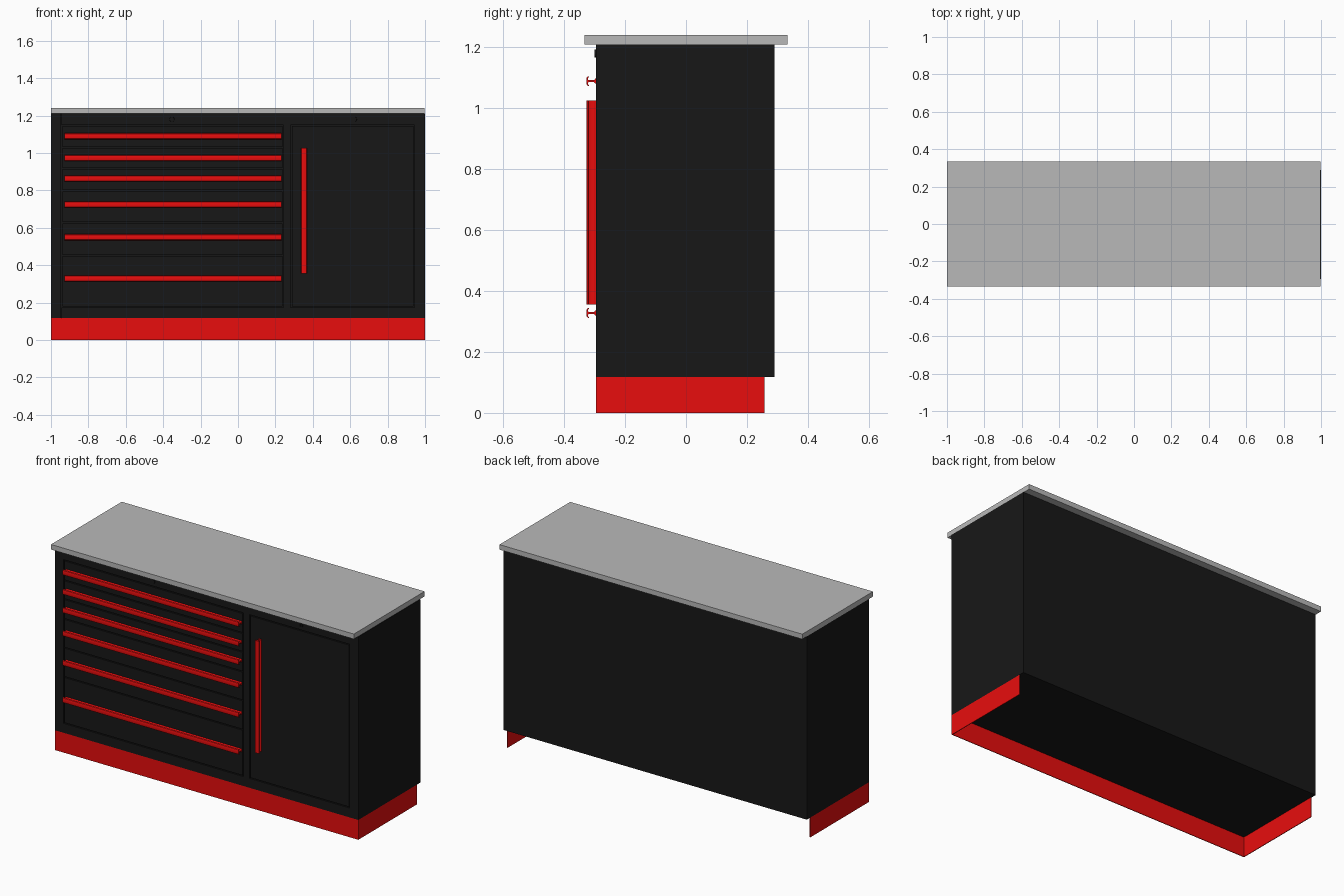
import bpy, bmesh, math
from mathutils import Matrix, Vector

if "Cube" in bpy.data.objects:
    bpy.data.objects.remove(bpy.data.objects["Cube"])


def material(name, colour):
    m = bpy.data.materials.new(name)
    m.diffuse_color = colour
    m.use_nodes = True
    m.node_tree.nodes["Principled BSDF"].inputs["Base Color"].default_value = m.diffuse_color
    return m


RED = material("red_paint", (0.81, 0.004, 0.004, 1))
BLACK = material("black_paint", (0.0085, 0.0085, 0.0085, 1))
GREY = material("grey_top", (0.485, 0.485, 0.485, 1))


def finish(name, bm, mat=None):
    bmesh.ops.recalc_face_normals(bm, faces=bm.faces)
    me = bpy.data.meshes.new(name)
    bm.to_mesh(me)
    bm.free()
    ob = bpy.data.objects.new(name, me)
    bpy.context.collection.objects.link(ob)
    if mat:
        me.materials.append(mat)
    return ob


def boxes(name, mat, *bounds):
    """One object from boxes given as (x0, x1, y0, y1, z0, z1)."""
    bm = bmesh.new()
    for x0, x1, y0, y1, z0, z1 in bounds:
        centre = Vector(((x0 + x1) / 2, (y0 + y1) / 2, (z0 + z1) / 2))
        size = Matrix.Diagonal((x1 - x0, y1 - y0, z1 - z0, 1))
        bmesh.ops.create_cube(bm, size=1, matrix=Matrix.Translation(centre) @ size)
    return finish(name, bm, mat)


FRONT, INNER, BACK = -0.295, -0.285, 0.29
BASE, TOP = 0.118, 1.21
g = 0.003                        # half of the groove around a panel

# Worktop and carcass
boxes("worktop", GREY, (-1, 0.997, -0.333, 0.333, TOP, 1.24))
boxes("carcass", BLACK, (-1, 1, INNER, BACK, BASE, TOP))

# Plinth: three thin boards, open at the back
T = 0.004
boxes("plinth", RED,
      (-1, 1, FRONT, FRONT + T, 0, BASE),
      (-1, -1 + T, FRONT + T, 0.257, 0, BASE),
      (1 - T, 1, FRONT + T, 0.257, 0, BASE))

# Face frame around the drawers and door
L0, L1, R0, R1 = -0.942, 0.24, 0.285, 0.94
Z0, Z1 = 0.177, 1.147
boxes("face_frame", BLACK,
      (-1, L0 - g, FRONT, INNER, BASE, TOP),
      (R1 + g, 1, FRONT, INNER, BASE, TOP),
      (L0 - g, R1 + g, FRONT, INNER, Z1 + g, TOP),
      (L0 - g, R1 + g, FRONT, INNER, BASE, Z0 - g),
      (L1 + g, R0 - g, FRONT, INNER, Z0 - g, Z1 + g))

# Handle cross-section: (height, distance out from the front)
HALF = [(0.009, 0.0), (0.008, 0.003), (0.004, 0.006), (0.003, 0.010),
        (0.003, 0.024), (0.005, 0.027), (0.010, 0.0265), (0.015, 0.023),
        (0.0165, 0.025), (0.013, 0.0305), (0.007, 0.032)]
PROFILE = HALF + [(-h, d) for h, d in reversed(HALF)]


def handle(name, start, end, across):
    """Extrude the profile from start to end; 'across' is its height axis."""
    bm = bmesh.new()
    start, end, across = Vector(start), Vector(end), Vector(across)
    face = bm.faces.new([bm.verts.new(start + across * h + Vector((0, -d, 0)))
                         for h, d in PROFILE])
    out = bmesh.ops.extrude_face_region(bm, geom=[face], use_keep_orig=True)
    moved = [v for v in out["geom"] if isinstance(v, bmesh.types.BMVert)]
    bmesh.ops.translate(bm, verts=moved, vec=end - start)
    ob = finish(name, bm, RED)
    bpy.context.view_layer.objects.active = ob
    ob.select_set(True)
    bpy.ops.object.shade_smooth_by_angle(angle=math.radians(35))
    ob.select_set(False)


# Drawers, each with a full-width handle
edges = [Z1, 1.028, 0.916, 0.798, 0.627, 0.452, Z0]
handles = [1.089, 0.973, 0.863, 0.725, 0.549, 0.328]
for i, hz in enumerate(handles):
    boxes(f"drawer_front_{i + 1}", BLACK,
          (L0 + g, L1 - g, FRONT, INNER, edges[i + 1] + g, edges[i] - g))
    handle(f"drawer_handle_{i + 1}", (-0.928, FRONT, hz), (0.232, FRONT, hz), (0, 0, 1))

# Door with an upright handle
boxes("door", BLACK, (R0 + g, R1 - g, FRONT, INNER, Z0 + g, Z1 - g))
handle("door_handle", (0.352, FRONT, 0.355), (0.352, FRONT, 1.025), (1, 0, 0))

# Round locks with a key slot
for name, x in (("drawer_lock", -0.353), ("door_lock", 0.622)):
    bm = bmesh.new()
    turn = Matrix.Rotation(math.pi / 2, 4, 'X')
    bmesh.ops.create_cone(bm, cap_ends=True, segments=24, radius1=0.014, radius2=0.0125,
                          depth=0.012, matrix=Matrix.Translation((x, -0.295, 1.18)) @ turn)
    lock = finish(name, bm, BLACK)
    slot = boxes(name + "_slot_cutter", None,
                 (x - 0.0015, x + 0.0015, -0.31, -0.298, 1.173, 1.187))
    slot.hide_render = True
    slot.hide_set(True)
    cut = lock.modifiers.new("key_slot", 'BOOLEAN')
    cut.operation, cut.object, cut.solver = 'DIFFERENCE', slot, 'EXACT'
